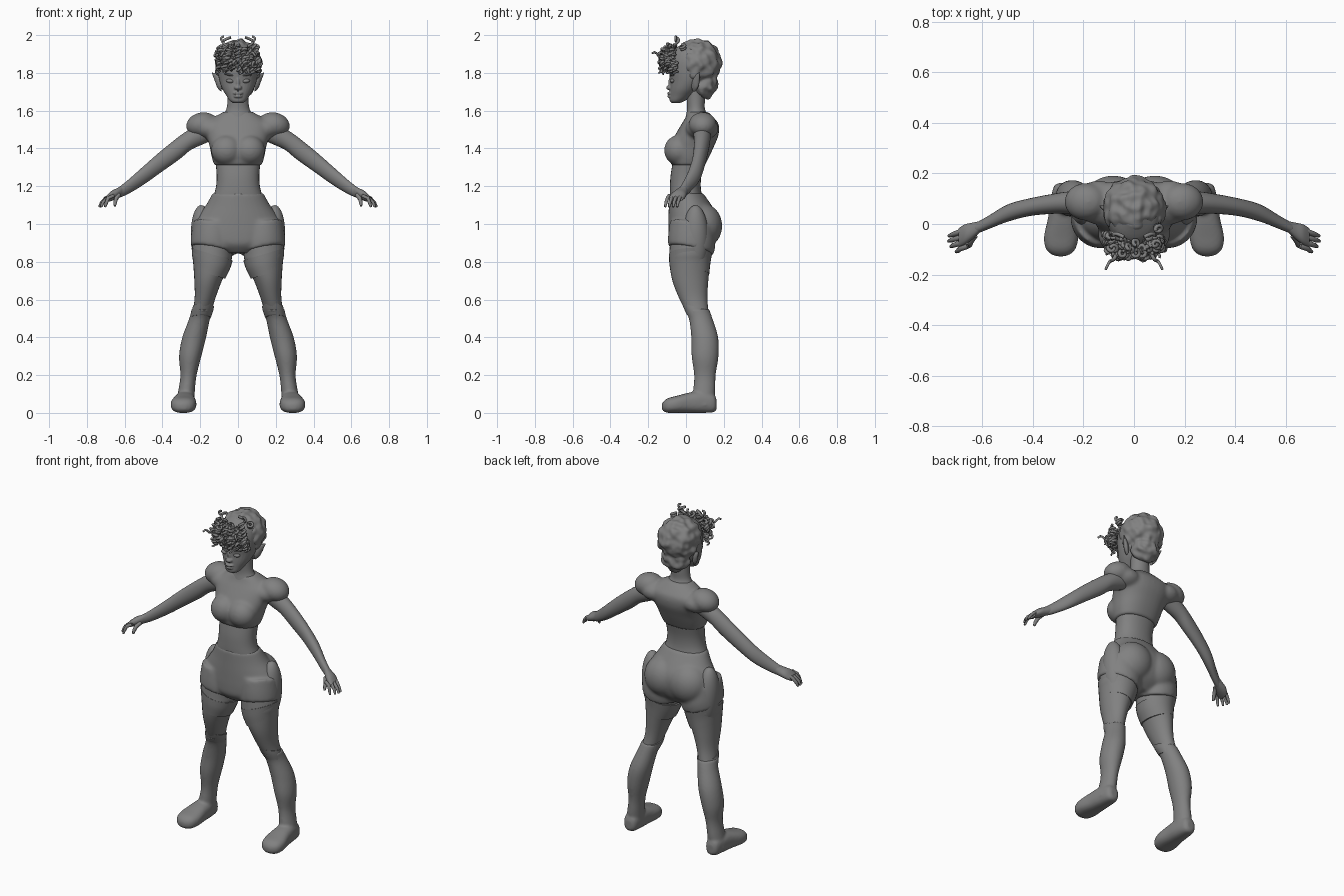
import bpy, bmesh, math, random
from mathutils import Vector, Matrix, noise

random.seed(4)
GREY = bpy.data.materials.new("dark_grey")
GREY.diffuse_color = (.22, .22, .22, 1)


def finish(name, bm):
    bmesh.ops.recalc_face_normals(bm, faces=bm.faces)
    me = bpy.data.meshes.new(name)
    bm.to_mesh(me)
    bm.free()
    for f in me.polygons:
        f.use_smooth = True
    me.set_sharp_from_angle(angle=math.radians(50))
    me.materials.append(GREY)
    ob = bpy.data.objects.new(name, me)
    bpy.context.collection.objects.link(ob)
    return ob


def spline(rows, sub):
    """Catmull-Rom through tuples of numbers."""
    out = []
    for i in range(len(rows) - 1):
        a, b, c, d = rows[max(i - 1, 0)], rows[i], rows[i + 1], rows[min(i + 2, len(rows) - 1)]
        for k in range(sub):
            t = k / sub
            out.append([0.5 * (2 * q + (r - p) * t + (2 * p - 5 * q + 4 * r - s) * t * t
                        + (3 * q - p - 3 * r + s) * t ** 3) for p, q, r, s in zip(a, b, c, d)])
    return out + [list(rows[-1])]


def loft(name, rows, axis='Z', s=1, power=2.0, tilt=(0, 0), seg=32, sub=5):
    """Rows are (station, centre, half width, low, high); s mirrors x."""
    bm = bmesh.new()
    rings = []
    for t, c, r, lo, hi in spline(rows, sub):
        ring = []
        for k in range(seg):
            a = 2 * math.pi * k / seg
            ca, sa = math.cos(a), math.sin(a)
            u = c + r * math.copysign(abs(ca) ** (2 / power), ca)
            v = (lo + hi) / 2 + (hi - lo) / 2 * math.copysign(abs(sa) ** (2 / power), sa)
            x, y, z = {'Z': (u, v, t + tilt[0] * (u - c) + tilt[1] * v),
                       'Y': (u, t, v), 'X': (t, u, v)}[axis]
            ring.append(bm.verts.new((x * s, y, z)))
        rings.append(ring)
    for a, b in zip(rings, rings[1:]):
        for k in range(seg):
            bm.faces.new((a[k], a[(k + 1) % seg], b[(k + 1) % seg], b[k]))
    bm.faces.new(rings[0])
    bm.faces.new(rings[-1])
    return finish(name, bm)


def ball(name, loc, rad, bump=0.0, seg=32, rot=0.0):
    bm = bmesh.new()
    bmesh.ops.create_uvsphere(bm, u_segments=seg, v_segments=seg * 2 // 3, radius=1)
    turn = Matrix.Rotation(rot, 3, 'Y')
    for v in bm.verts:
        n = v.co.copy()
        v.co = turn @ Vector([n[i] * rad[i] for i in range(3)]) + Vector(loc)
        if bump:
            v.co += n * bump * noise.noise(v.co * 30)
    return finish(name, bm)


def fuse(name, parts, voxel=0.008, smooth=6):
    """Blend overlapping parts into one smooth skin."""
    bm = bmesh.new()
    for o in parts:
        bm.from_mesh(o.data)
        bpy.data.objects.remove(o)
    ob = finish(name, bm)
    m = ob.modifiers.new("blend", 'REMESH')
    m.mode, m.voxel_size, m.use_smooth_shade = 'VOXEL', voxel, True
    m = ob.modifiers.new("soften", 'SMOOTH')
    m.factor, m.iterations = 0.5, smooth
    return ob


def strands(name, paths, radius):
    """Round tubes; path points are (x, y, z, thickness factor)."""
    cu = bpy.data.curves.new(name, 'CURVE')
    cu.dimensions, cu.bevel_depth, cu.bevel_resolution, cu.use_fill_caps = '3D', radius, 1, True
    cu.materials.append(GREY)
    for path in paths:
        sp = cu.splines.new('POLY')
        sp.points.add(len(path) - 1)
        sp.use_smooth = True
        for pt, (x, y, z, f) in zip(sp.points, path):
            pt.co, pt.radius = (x, y, z, 1), f
    ob = bpy.data.objects.new(name, cu)
    bpy.context.collection.objects.link(ob)
    return ob


SIDES = (1, -1)

# Crop top with bust and puffed shoulders
parts = [loft("chest", [(1.31, 0, .126, -.078, .1), (1.36, 0, .141, -.09, .125), (1.41, 0, .15, -.088, .148),
                        (1.47, 0, .168, -.058, .172), (1.525, 0, .175, -.026, .174), (1.56, 0, .135, -.005, .15),
                        (1.595, 0, .075, .008, .115)], power=2.3)]
for s in SIDES:
    parts += [ball("bust", (s * .06, -.04, 1.39), (.083, .076, .08)),
              ball("shoulder", (s * .192, .088, 1.527), (.084, .074, .064), rot=s * .25),
              ball("shoulder_root", (s * .14, .085, 1.505), (.09, .088, .06))]
fuse("crop_top", parts, .008, 14)

# Midriff and neck
loft("midriff", [(1.1, 0, .15, -.08, .1), (1.15, 0, .13, -.085, .085), (1.2, 0, .116, -.085, .078),
                 (1.26, 0, .113, -.081, .082), (1.34, 0, .12, -.068, .1)], power=2.2)
loft("neck", [(1.53, 0, .1, -.012, .13), (1.575, 0, .08, .0, .115), (1.61, 0, .061, .006, .1),
              (1.66, 0, .055, .004, .1), (1.74, 0, .055, 0, .1)])

# Shorts with hips, seat and short legs
parts = [loft("pelvis", [(1.165, 0, .134, -.089, .09), (1.1, 0, .17, -.091, .135), (1.05, 0, .206, -.093, .165),
                         (1.0, 0, .234, -.094, .175), (.94, 0, .244, -.094, .165), (.89, 0, .2, -.088, .14),
                         (.845, 0, .09, -.05, .09)])]
for s in SIDES:
    parts += [ball("seat", (s * .083, .085, .99), (.12, .107, .12)),
              loft("sleeve", [(1.0, .125, .113, -.085, .15), (.92, .13, .119, -.095, .155),
                              (.865, .135, .117, -.096, .146)], s=s, tilt=(.2, -.2))]
fuse("shorts", parts, .008, 14)

leg = [(.95, .125, .112, -.08, .14), (.85, .136, .108, -.088, .135), (.8, .138, .1, -.088, .128),
       (.7, .158, .073, -.072, .118), (.6, .176, .054, -.033, .113), (.5, .2, .048, .018, .125)]
for s in SIDES:
    # Thighs with a raised band and outer hip guard
    loft("thigh", leg, s=s)
    loft("thigh_band", [(.84, .137, .109, -.09, .137), (.79, .141, .098, -.088, .129),
                        (.735, .151, .083, -.08, .123)], s=s, tilt=(.3, 0))
    ball("hip_guard", (s * .185, .05, .92), (.064, .07, .18), rot=s * .06)
    # Boots
    parts = [loft("shaft", [(.55, .188, .058, -.014, .122), (.5, .203, .055, .015, .14), (.4, .232, .063, .028, .17),
                            (.3, .253, .059, .03, .172), (.2, .262, .043, .043, .157), (.12, .272, .044, .038, .155),
                            (.04, .282, .05, .03, .15)], s=s),
             loft("foot", [(.162, .279, .02, .02, .07), (.145, .279, .04, .003, .1), (.08, .28, .052, 0, .115),
                           (.02, .283, .058, 0, .108), (-.05, .288, .068, 0, .09), (-.095, .29, .06, 0, .078),
                           (-.118, .29, .04, .008, .062), (-.128, .29, .015, .02, .045)], 'Y', s, 2.5)]
    fuse("boot", parts, .007, 5)
    loft("knee_cuff", [(.575, .183, .056, -.022, .118), (.55, .189, .0565, -.011, .12),
                       (.52, .198, .053, .005, .13)], s=s, tilt=(0, -.25))

    # Arms and hands
    loft("arm", [(.12, .085, .045, 1.45, 1.55), (.19, .085, .046, 1.42, 1.54), (.25, .085, .044, 1.392, 1.505),
                 (.31, .081, .04, 1.343, 1.465), (.41, .067, .035, 1.272, 1.385), (.5, .043, .034, 1.208, 1.306),
                 (.58, .004, .026, 1.16, 1.235), (.63, -.02, .022, 1.138, 1.195)], 'X', s, seg=24)
    loft("palm", [(.605, -.008, .02, 1.15, 1.21), (.64, -.028, .033, 1.133, 1.19), (.67, -.042, .04, 1.122, 1.175),
                  (.695, -.055, .037, 1.115, 1.15)], 'X', s, seg=20)
    fingers = []
    for i in range(4):
        y, reach = -.025 - .021 * i, (.0, .008, .006, -.008)[i]
        fingers.append([(s * (.67 - .004 * i), y, 1.15, 1), (s * (.70 - .004 * i), y - .01, 1.137, 1),
                        (s * (.72 + reach - .005 * i), y - .018, 1.113, .9),
                        (s * (.733 + reach - .007 * i), y - .022, 1.09, .6)])
    fingers.append([(s * .63, -.045, 1.155, 1.2), (s * .645, -.068, 1.135, 1.1),
                    (s * .65, -.082, 1.115, 1), (s * .652, -.09, 1.095, .6)])
    strands("fingers", fingers, .0105)

    # Pointed ears, eyes and brows
    loft("ear", [(.088, .045, .016, 1.7, 1.77), (.108, .055, .016, 1.72, 1.79), (.122, .063, .01, 1.755, 1.797),
                 (.137, .072, .002, 1.795, 1.802)], 'X', s, seg=16)
    ball("eye", (s * .042, -.072, 1.757), (.021, .014, .011), seg=20, rot=-s * .12)
    ball("brow", (s * .045, -.074, 1.79), (.03, .013, .006), seg=16, rot=-s * .2)

# Head with nose and lips
parts = [loft("skull", [(1.64, 0, .025, -.074, -.035), (1.652, 0, .043, -.086, -.005), (1.68, 0, .062, -.086, .035),
                        (1.715, 0, .083, -.085, .075), (1.76, 0, .099, -.084, .115), (1.81, 0, .107, -.09, .14),
                        (1.87, 0, .108, -.085, .15), (1.92, 0, .09, -.065, .14), (1.96, 0, .04, -.01, .09)]),
         ball("nose", (0, -.086, 1.722), (.021, .019, .013)),
         ball("bridge", (0, -.082, 1.745), (.01, .012, .032)),
         ball("upper_lip", (0, -.084, 1.692), (.027, .016, .008), seg=20),
         ball("lower_lip", (0, -.083, 1.676), (.024, .017, .009), seg=20)]
fuse("head", parts, .004, 2)

# Close-cropped hair at the crown, sides and nape
parts = [ball("crown", (0, .062, 1.848), (.122, .123, .128), .016, 64),
         ball("nape", (0, .098, 1.745), (.088, .068, .08), .016, 48)]
fuse("hair_cap", parts, .006, 4)


# Springy fringe curls
def coil(start, end, radius, turns):
    a, b = Vector(start), Vector(end)
    d = (b - a).normalized()
    u = d.orthogonal().normalized()
    w = d.cross(u)
    n = int(turns * 9)
    ph = random.uniform(0, 6.28)
    path = []
    for i in range(n + 1):
        t = i / n
        ang = ph + turns * 2 * math.pi * t
        p = a.lerp(b, t) + (u * math.cos(ang) + w * math.sin(ang)) * radius * (1 - .3 * t)
        path.append((*p, 1.0 - .5 * t ** 4))
    return path


curls = []
for i in range(95):
    # Scatter over a forehead dome, hanging forward and down in varied directions
    x, z = random.uniform(-.105, .105), random.uniform(1.835, 1.95)
    dome = math.sqrt(max(0, 1 - (x / .125) ** 2 - ((z - 1.88) / .1) ** 2))
    a = (x, -.05 - .085 * dome + random.uniform(0, .045), z)
    curls.append(coil(a, (x * 1.1 + random.uniform(-.02, .02), a[1] + random.uniform(-.02, .01),
                          z - random.uniform(.02, .055)), random.uniform(.01, .015), random.uniform(1.5, 2.6)))
for s in SIDES:
    # Stray locks at the top, front and temples
    curls.append([(s * (.05 + .03 * math.sin(t * .5)), -.05 - .012 * math.cos(t * .7),
                   1.94 + .0085 * t - .00025 * t * t, 1) for t in range(8)])
    curls.append([(s * (.078 + .012 * math.cos(t)), -.055, 1.98 + .012 * math.sin(t), .8)
                  for t in [-1.6 + .5 * k for k in range(8)]])
    curls.append([(s * (.07 + .006 * t), -.12 - .008 * t - .006 * math.sin(t), 1.9 + .01 * math.sin(t * 1.3),
                   1 - .04 * t) for t in range(8)])
    curls.append(coil((s * .1, -.055, 1.86), (s * .108, -.06, 1.79), .009, 3))
strands("fringe_curls", curls, .008)
